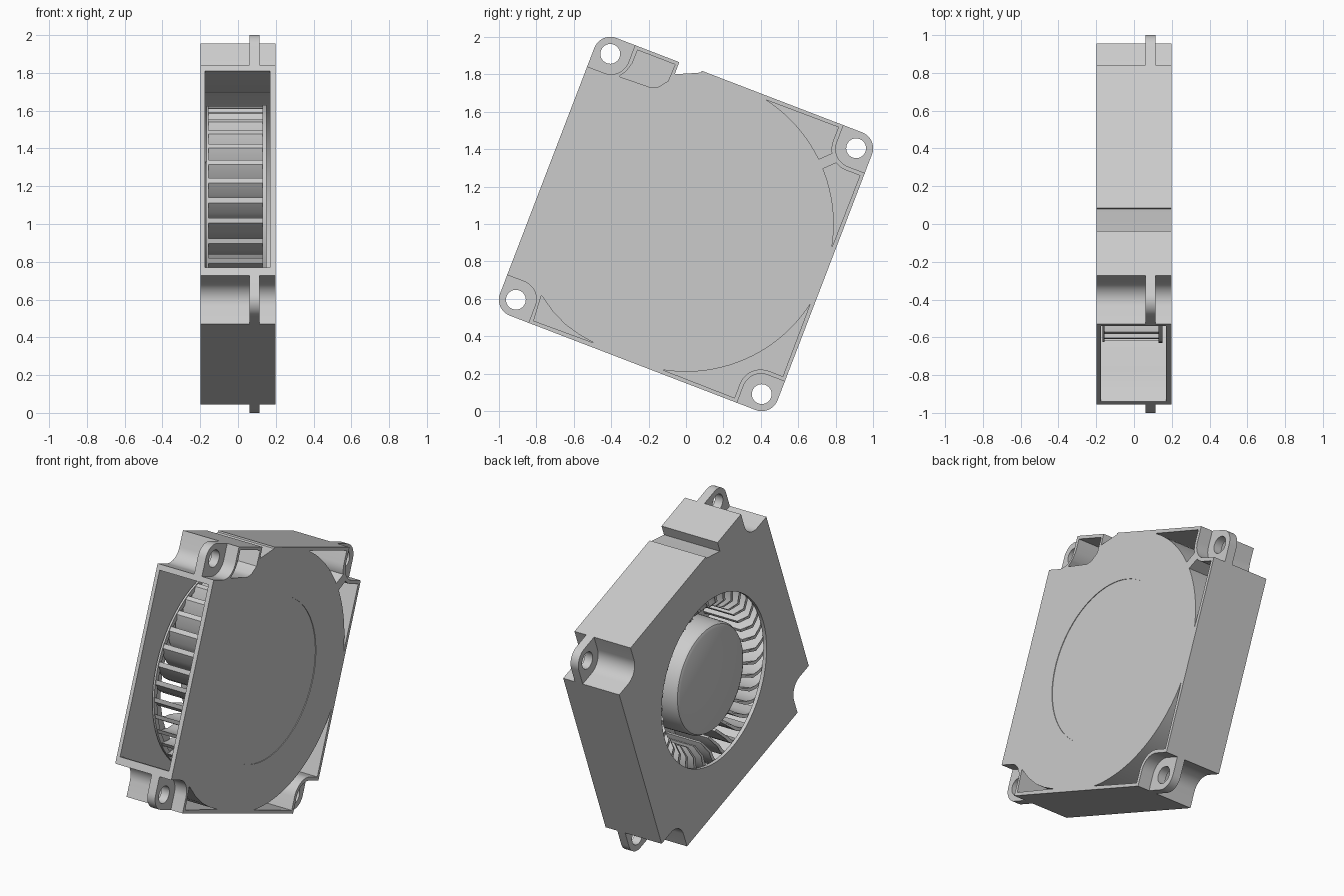
import bpy, bmesh, math
from math import sin, cos, radians

cube = bpy.data.objects.get("Cube")
if cube:
    bpy.data.objects.remove(cube, do_unlink=True)

TILT = radians(-21)      # whole fan leans in the y-z plane
HALF = 0.795             # half of the square body
DEPTH = 0.198            # half of the thickness
HOLE = 0.704             # screw hole offset

grey = bpy.data.materials.new("grey plastic")
grey.use_nodes = True
grey.diffuse_color = (0.6, 0.6, 0.6, 1)
grey.node_tree.nodes["Principled BSDF"].inputs["Base Color"].default_value = (0.6, 0.6, 0.6, 1)


def arc(cy, cz, r, a0, a1, n=10):
    angles = [radians(a0 + (a1 - a0) * i / n) for i in range(n + 1)]
    return [(cy + r * cos(a), cz + r * sin(a)) for a in angles]


def circle(r, cy=0, cz=0, n=64):
    return arc(cy, cz, r, 0, 360, n)[:-1]


def turned(points, degrees):
    c, s = cos(radians(degrees)), sin(radians(degrees))
    return [(y * c - z * s, y * s + z * c) for y, z in points]


def add_prism(bm, points, x0, x1):
    face = bm.faces.new([bm.verts.new((x0, y, z)) for y, z in points])
    ext = bmesh.ops.extrude_face_region(bm, geom=[face])
    moved = [g for g in ext["geom"] if isinstance(g, bmesh.types.BMVert)]
    bmesh.ops.translate(bm, verts=moved, vec=(x1 - x0, 0, 0))


def finish(name, bm):
    bmesh.ops.recalc_face_normals(bm, faces=bm.faces)
    mesh = bpy.data.meshes.new(name)
    bm.to_mesh(mesh)
    bm.free()
    mesh.materials.append(grey)
    obj = bpy.data.objects.new(name, mesh)
    bpy.context.collection.objects.link(obj)
    obj.rotation_euler = (TILT, 0, 0)
    obj.location = (0, 0, 1)
    return obj


def prism(name, points, x0, x1):
    bm = bmesh.new()
    add_prism(bm, points, x0, x1)
    return finish(name, bm)


def activate(obj):
    bpy.ops.object.select_all(action="DESELECT")
    obj.select_set(True)
    bpy.context.view_layer.objects.active = obj


def cut(obj, points, x0, x1):
    tool = prism("cutter", points, x0, x1)
    tool.hide_render = True
    mod = obj.modifiers.new("cut", "BOOLEAN")
    mod.operation = "DIFFERENCE"
    mod.solver = "EXACT"
    mod.object = tool
    activate(obj)
    bpy.ops.object.modifier_apply(modifier=mod.name)
    bpy.data.objects.remove(tool, do_unlink=True)


def corner_shape(lo, hi, r_in, r_out=None):
    outer = arc(hi - r_out, hi - r_out, r_out, 0, 90) if r_out else [(hi, hi)]
    return outer + [(lo, hi)] + arc(lo + r_in, lo + r_in, r_in, 180, 270) + [(hi, lo)]


# Housing block
housing = prism("housing", [(-HALF, -HALF), (HALF, -HALF), (HALF, HALF), (-HALF, HALF)], -DEPTH, DEPTH)

# Screw clearance notches in the corners
for k in range(4):
    cut(housing, turned(corner_shape(0.597, 0.9, 0.1), 90 * k), -0.3, 0.3)

# Cable slot in the top edge
cut(housing, [(-0.345, 0.9), (-0.343, 0.726), (-0.235, 0.775), (-0.215, 0.785), (-0.215, 0.9)], -0.3, 0.3)

# Spiral chamber with its outlet
chamber = arc(0, 0, 0.77, -105, 112, 56)
chamber += [(-0.33, 0.66), (-0.40, 0.59), (-0.48, 0.563), (-0.9, 0.562)]
chamber += [(-0.9, -0.551), (-0.77, -0.551), (-0.6, -0.605), (-0.41, -0.7)]
cut(housing, chamber, -0.175, 0.17)

# Air inlet and shallow round recess on the opposite side
cut(housing, circle(0.53, n=96), -0.3, -0.1)
cut(housing, circle(0.503, n=96), 0.194, 0.3)

# Corner pockets outside the chamber
pocket = arc(0, 0, 0.79, 12, 78, 20) + [(0.575, 0.775)]
pocket += arc(0.695, 0.695, 0.12, 180, 270) + [(0.775, 0.575)]
small_pockets = [
    [(-0.575, -0.775), (-0.23, -0.77), (-0.32, -0.757), (-0.41, -0.733), (-0.5, -0.69), (-0.585, -0.633)],
    [(-0.575, 0.775), (-0.36, 0.775), (-0.363, 0.68), (-0.40, 0.632), (-0.44, 0.614),
     (-0.617, 0.608), (-0.59, 0.65), (-0.576, 0.7)],
]
for shape in [pocket, turned(pocket, 270)] + small_pockets:
    cut(housing, shape, -0.165, 0.3)

# Rib that divides the top corner pocket
prism("pocket_rib", [(0.53, 0.57), (0.57, 0.53), (0.645, 0.605), (0.605, 0.645)], -0.17, DEPTH)

# Screw tabs
for k in range(4):
    tab = prism(f"screw_tab_{k + 1}", turned(corner_shape(0.587, HALF, 0.11, 0.091), 90 * k), 0.06, 0.115)
    cut(tab, turned(circle(0.053, HOLE, HOLE, 32), 90 * k), 0, 0.2)

# Impeller hub and back plate, turned about the x axis
bm = bmesh.new()
profile = [(-0.18, 0), (-0.18, 0.315), (-0.172, 0.332), (-0.155, 0.342),
           (0.13, 0.345), (0.13, 0.63), (0.15, 0.63), (0.15, 0)]
verts = [bm.verts.new((x, r, 0)) for x, r in profile]
edges = [bm.edges.new(pair) for pair in zip(verts, verts[1:])]
bmesh.ops.spin(bm, geom=verts + edges, cent=(0, 0, 0), axis=(1, 0, 0), angle=2 * math.pi, steps=64)
bmesh.ops.remove_doubles(bm, verts=bm.verts, dist=0.0001)
finish("impeller_hub", bm)

# Curved impeller blades
bm = bmesh.new()
radii = [0.42, 0.47, 0.52, 0.57, 0.62]
lean = [0, -1.5, -4, -7.5, -12]
front = [(r, 0) for r in radii]
blade = [turned([p], a)[0] for p, a in zip(front, lean)]
blade += [turned([p], a + 2.6)[0] for p, a in reversed(list(zip(front, lean)))]
for k in range(36):
    add_prism(bm, turned(blade, 10 * k), -0.165, 0.131)
# Blades taper back toward the hub on the inlet side
for v in bm.verts:
    r = math.hypot(v.co.y, v.co.z)
    if v.co.x < 0 and r < 0.45:
        v.co.x = -0.11
finish("impeller_blades", bm)

# Thin ring that ties the blade tips together
ring = prism("blade_ring", circle(0.625), -0.168, -0.155)
cut(ring, circle(0.595), -0.3, 0.3)

# Smooth round walls, keep edges sharp
for obj in bpy.context.collection.objects:
    if obj.type == "MESH":
        activate(obj)
        bpy.ops.object.shade_smooth_by_angle(angle=radians(30))
